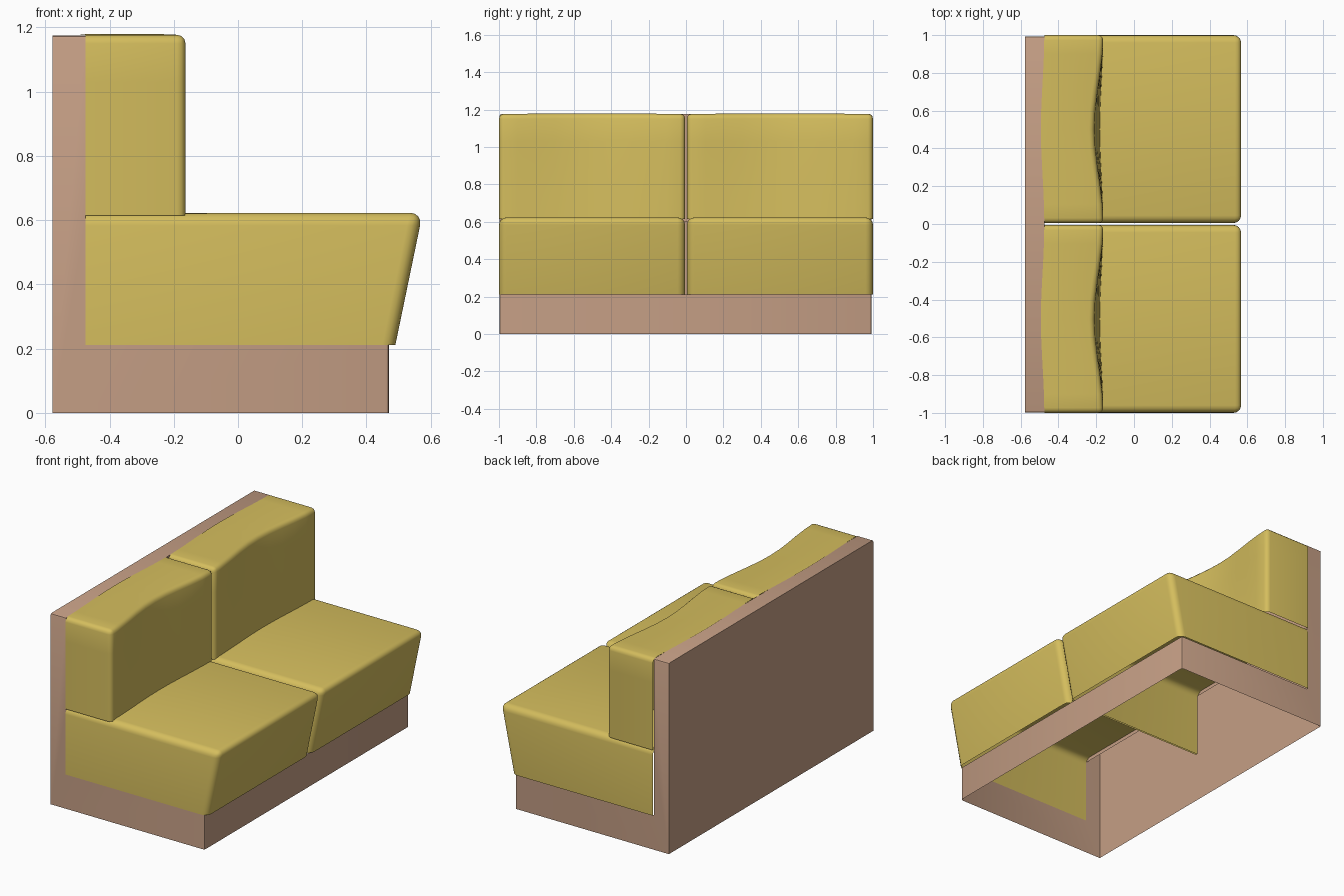
import bpy, bmesh, math
from mathutils import Vector

if "Cube" in bpy.data.objects:
    bpy.data.objects.remove(bpy.data.objects["Cube"])


def material(name, rgb):
    m = bpy.data.materials.new(name)
    m.diffuse_color = (*rgb, 1)
    m.use_nodes = True
    m.node_tree.nodes["Principled BSDF"].inputs["Base Color"].default_value = m.diffuse_color
    return m


MUSTARD = material("mustard_fabric", (0.66, 0.51, 0.11))
TAN = material("tan_frame", (0.56, 0.345, 0.235))


def prism(profile, y0, y1):
    """Closed prism: x-z profile extruded along y, outward normals."""
    bm = bmesh.new()
    a = [bm.verts.new((x, y0, z)) for x, z in profile]
    b = [bm.verts.new((x, y1, z)) for x, z in profile]
    bm.faces.new(a)
    bm.faces.new(b[::-1])
    n = len(a)
    for i in range(n):
        j = (i + 1) % n
        bm.faces.new((a[i], b[i], b[j], a[j]))
    bmesh.ops.recalc_face_normals(bm, faces=bm.faces)
    return bm


def bevel(bm, test, width, seg):
    edges = [e for e in bm.edges if test((e.verts[0].co + e.verts[1].co) / 2)]
    bmesh.ops.bevel(bm, geom=edges, offset=width, segments=seg,
                    profile=0.5, affect='EDGES')


def drop_faces(bm, test):
    bm.normal_update()
    doomed = [f for f in bm.faces if test(f.calc_center_median(), f.normal)]
    bmesh.ops.delete(bm, geom=doomed, context='FACES')


def finish(bm, name, mat):
    me = bpy.data.meshes.new(name)
    bm.to_mesh(me)
    bm.free()
    me.materials.append(mat)
    ob = bpy.data.objects.new(name, me)
    bpy.context.collection.objects.link(ob)
    for p in me.polygons:
        p.use_smooth = True
    me.set_sharp_from_angle(angle=math.radians(35))


# Frame: hollow L-shaped shell, open underneath and below the seats
bm = prism([(-.578, 0), (.47, 0), (.47, .212), (-.475, .212),
            (-.475, .6), (-.475, 1.175), (-.578, 1.175)], -.997, .992)
bevel(bm, lambda c: c.x > .46 and abs(c.y) > .9, .012, 2)
bevel(bm, lambda c: c.z > 1.17 and abs(c.y) > .9, .01, 2)
drop_faces(bm, lambda c, n: n.z < -.9 or (n.z > .9 and c.z < .3)
           or (n.x > .9 and c.x < -.4 and c.z < .6))
finish(bm, "sofa_frame", TAN)

# Two places side by side
for side, y0, y1 in (("left", -1.0, -.005), ("right", .005, 1.0)):
    mid, half = (y0 + y1) / 2, (y1 - y0) / 2

    # Seat cushion: raked front, rounded edges, open at back and bottom
    bm = prism([(-.475, .212), (.49, .212), (.575, .623), (-.475, .623)], y0, y1)
    bevel(bm, lambda c: (c.z > .6 and c.x > -.4)
          or (c.x > .5 and abs(c.y - mid) > .4), .04, 4)
    drop_faces(bm, lambda c, n: n.z < -.9 or n.x < -.9)
    finish(bm, "seat_cushion_" + side, MUSTARD)

    # Back cushion: front face hollowed towards the top middle
    bm = prism([(-.475, .615), (-.163, .615), (-.163, 1.177), (-.475, 1.177)], y0, y1)
    bevel(bm, lambda c: (c.z > 1.17 and c.x > -.4)
          or (c.x > -.2 and abs(c.y - mid) > .4 and c.z > .7), .027, 3)
    drop_faces(bm, lambda c, n: n.z < -.9 or n.x < -.9)
    cuts = [(Vector((0, mid + half * t, 0)), Vector((0, 1, 0)))
            for t in (-.8, -.6, -.4, -.2, 0, .2, .4, .6, .8)]
    cuts += [(Vector((0, 0, z)), Vector((0, 0, 1))) for z in (.75, .9, 1.03)]
    for co, no in cuts:
        bmesh.ops.bisect_plane(bm, geom=bm.verts[:] + bm.edges[:] + bm.faces[:],
                               plane_co=co, plane_no=no)
    for v in bm.verts:
        bow = .5 + .5 * math.cos(math.pi * (v.co.y - mid) / half)
        rise = (v.co.z - .615) / .562
        if v.co.x > -.4:
            v.co.x -= bow * (.018 + .03 * rise)
        else:
            v.co.x -= bow * .018 * rise
        if v.co.z > 1.1:
            v.co.z += .002 * bow
    finish(bm, "back_cushion_" + side, MUSTARD)
